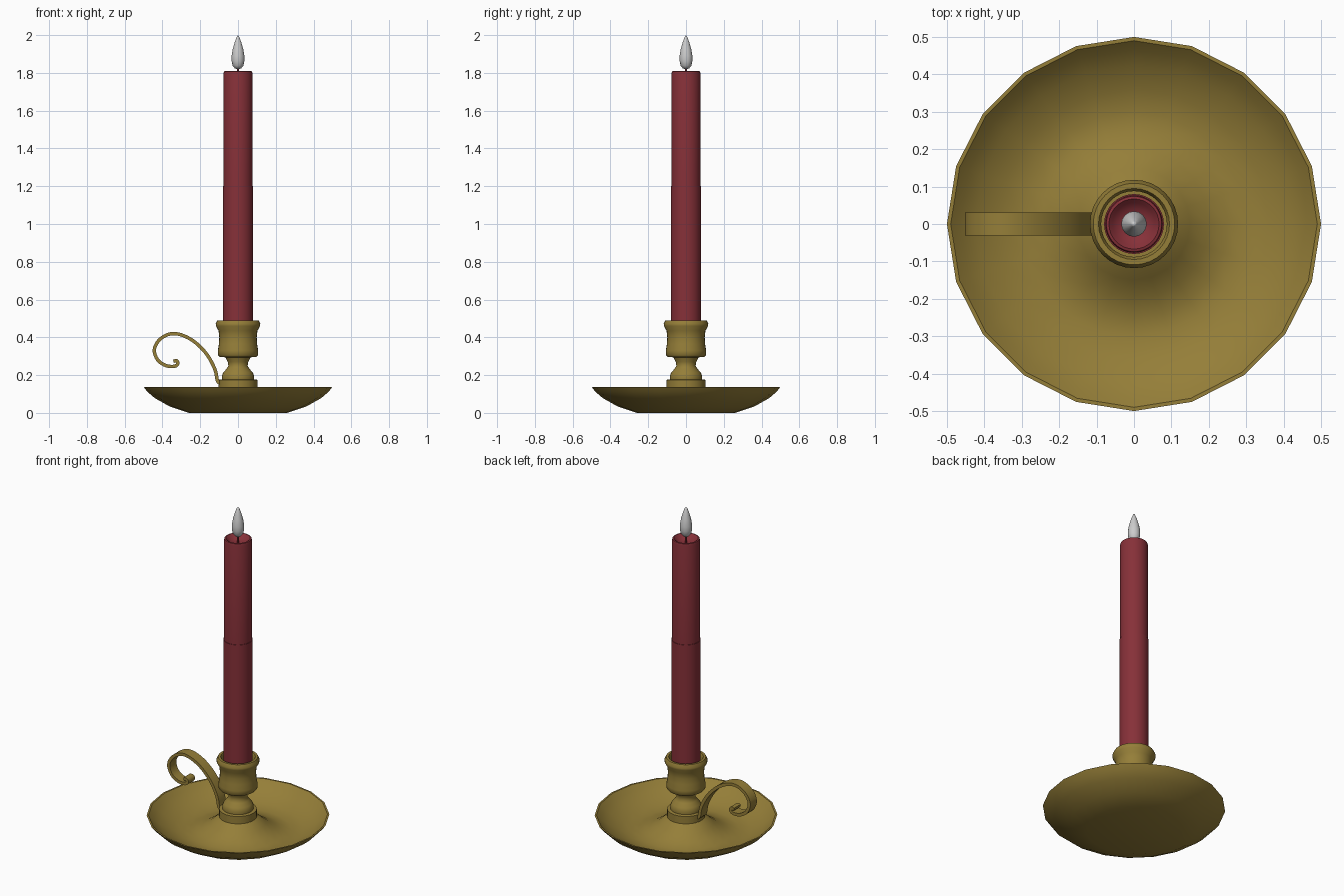
import bpy, bmesh, math
from mathutils import Vector

if "Cube" in bpy.data.objects:
    bpy.data.objects.remove(bpy.data.objects["Cube"])


def material(name, color):
    m = bpy.data.materials.new(name)
    m.diffuse_color = (*color, 1)
    m.use_nodes = True
    m.node_tree.nodes["Principled BSDF"].inputs["Base Color"].default_value = m.diffuse_color
    return m


brass = material("brass", (0.30, 0.21, 0.04))
wax = material("red_wax", (0.24, 0.03, 0.04))


def finish(name, bm, mat=None, angle=40):
    bmesh.ops.recalc_face_normals(bm, faces=bm.faces)
    me = bpy.data.meshes.new(name)
    bm.to_mesh(me)
    bm.free()
    ob = bpy.data.objects.new(name, me)
    bpy.context.collection.objects.link(ob)
    if mat:
        me.materials.append(mat)
    bpy.ops.object.select_all(action='DESELECT')
    ob.select_set(True)
    bpy.context.view_layer.objects.active = ob
    bpy.ops.object.shade_smooth_by_angle(angle=math.radians(angle))
    return ob


def lathe(name, profile, sides, mat=None, angle=40):
    """Revolve (radius, z) points around z; radius 0 becomes a pole."""
    bm = bmesh.new()
    rings = []
    for r, z in profile:
        if r == 0:
            rings.append([bm.verts.new((0, 0, z))] * sides)
        else:
            rings.append([bm.verts.new((r * math.cos(2 * math.pi * i / sides),
                                        r * math.sin(2 * math.pi * i / sides), z))
                          for i in range(sides)])
    for a, b in zip(rings, rings[1:]):
        for i in range(sides):
            j = (i + 1) % sides
            bm.faces.new(list(dict.fromkeys((a[i], a[j], b[j], b[i]))))
    return finish(name, bm, mat, angle)


def smooth_path(pts, steps):
    """Catmull-Rom curve through the points."""
    p = [2 * pts[0] - pts[1]] + pts + [2 * pts[-1] - pts[-2]]
    out = []
    for k in range(1, len(p) - 2):
        a, b, c, d = p[k - 1:k + 3]
        for s in range(steps):
            t = s / steps
            out.append(0.5 * (2 * b + (c - a) * t + (2 * a - 5 * b + 4 * c - d) * t * t
                              + (3 * b - a - 3 * c + d) * t ** 3))
    return out + [pts[-1]]


# Shallow 20-sided drip dish with a raised middle
lathe("dish", [(0, 0), (0.26, 0), (0.36, 0.033), (0.44, 0.078), (0.48, 0.112), (0.5, 0.138),
               (0.49, 0.138), (0.465, 0.113), (0.425, 0.083), (0.36, 0.052), (0.30, 0.037),
               (0.25, 0.041), (0.20, 0.06), (0.15, 0.092), (0.11, 0.128), (0.08, 0.14),
               (0, 0.14)], 20, brass)

# Turned candle socket
lathe("socket", [(0, 0.125), (0.103, 0.125), (0.103, 0.175), (0.085, 0.178), (0.086, 0.195),
                 (0.078, 0.214), (0.06, 0.234), (0.051, 0.25), (0.054, 0.27), (0.066, 0.294),
                 (0.098, 0.297), (0.107, 0.308), (0.107, 0.33), (0.101, 0.365), (0.099, 0.40),
                 (0.103, 0.435), (0.117, 0.46), (0.118, 0.472), (0.109, 0.49), (0.095, 0.49),
                 (0.088, 0.475), (0.088, 0.33), (0, 0.33)], 32, brass)

# Candle with a hollowed melted top
lathe("candle", [(0, 0.335), (0.08, 0.335), (0.08, 1.2), (0.077, 1.2), (0.077, 1.795), (0.074, 1.808),
                 (0.067, 1.81), (0.057, 1.8), (0.04, 1.785), (0, 1.778)], 32, wax)

# Wick and flame
lathe("wick", [(0, 1.77), (0.006, 1.77), (0.006, 1.835), (0, 1.835)], 8, wax)
lathe("flame", [(0, 1.82), (0.016, 1.823), (0.028, 1.838), (0.034, 1.863), (0.034, 1.89),
                (0.028, 1.925), (0.018, 1.96), (0.008, 1.988), (0, 2.0)], 16, None, 60)

# Scrolled ribbon handle
path = smooth_path([Vector(p) for p in (
    (-0.085, 0.155), (-0.108, 0.168), (-0.122, 0.23), (-0.165, 0.31), (-0.23, 0.376),
    (-0.30, 0.413), (-0.36, 0.418), (-0.415, 0.388), (-0.443, 0.335), (-0.425, 0.28),
    (-0.38, 0.25), (-0.335, 0.247), (-0.318, 0.262), (-0.325, 0.276), (-0.342, 0.273))], 4)
bm = bmesh.new()
half_w, half_t = 0.031, 0.009
sections = []
for k, p in enumerate(path):
    t = (path[min(k + 1, len(path) - 1)] - path[max(k - 1, 0)]).normalized()
    n = Vector((-t.y, t.x)) * half_t
    sections.append([bm.verts.new((p.x + s * n.x, w * half_w, p.y + s * n.y))
                     for s, w in ((1, -1), (1, 1), (-1, 1), (-1, -1))])
for a, b in zip(sections, sections[1:]):
    for i in range(4):
        j = (i + 1) % 4
        bm.faces.new((a[i], a[j], b[j], b[i]))
bm.faces.new(sections[0])
bm.faces.new(sections[-1])
finish("handle", bm, brass)
